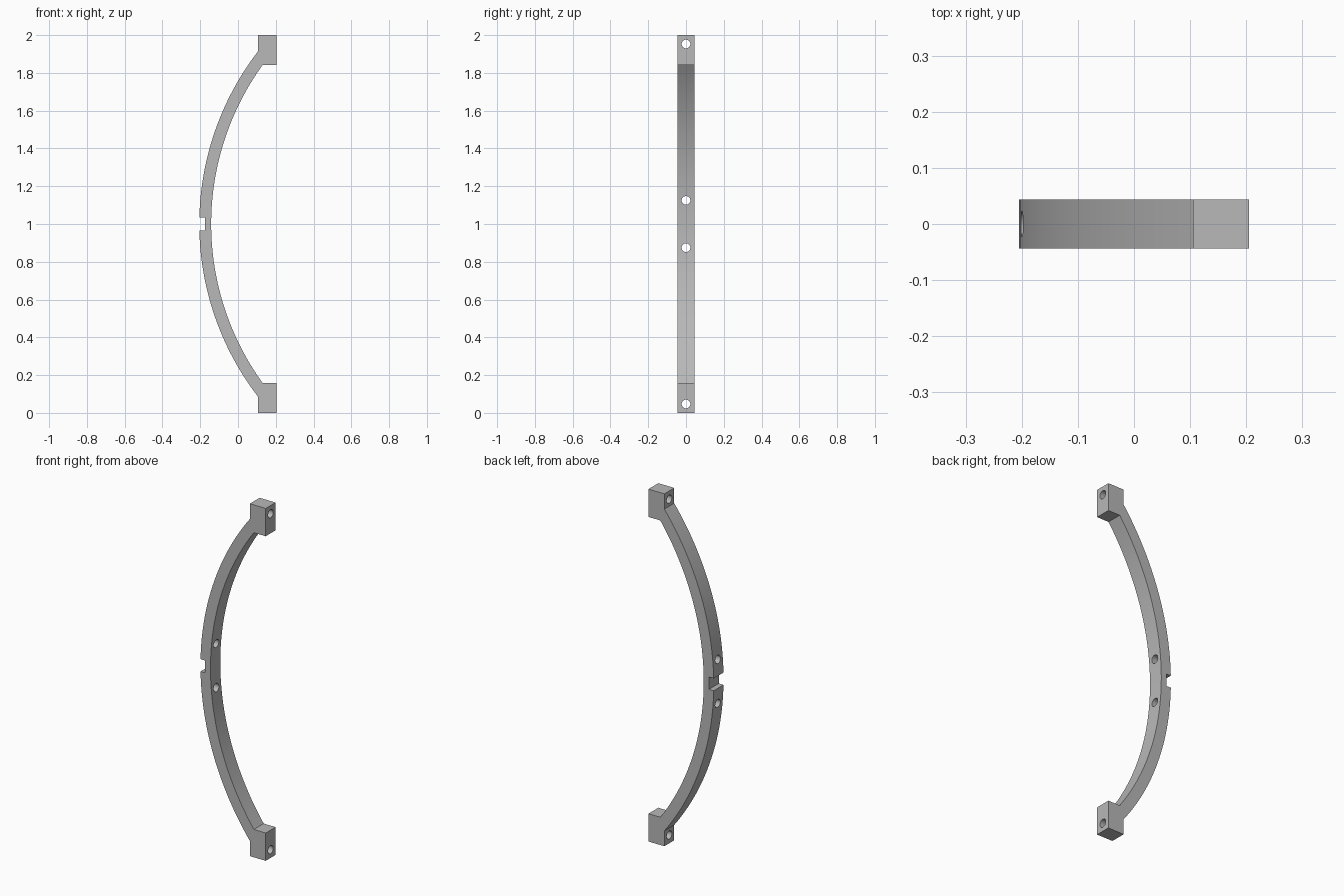
import bpy, bmesh, math
from mathutils import Matrix

cube = bpy.data.objects.get("Cube")
if cube:
    bpy.data.objects.remove(cube, do_unlink=True)

HALF_Y = 0.044          # half width of the strip
CX, CZ = 1.295, 1.0     # centre of both arcs
R_OUT, R_IN = 1.5, 1.437
BLOCK_X0, BLOCK_X1, BLOCK_H = 0.105, 0.205, 0.158
NOTCH_X, NOTCH_H = -0.175, 0.035
HOLE_R = 0.023

grey = bpy.data.materials.new("satin grey")
grey.use_nodes = True
grey.diffuse_color = (0.48, 0.48, 0.48, 1)
grey.node_tree.nodes["Principled BSDF"].inputs["Base Color"].default_value = grey.diffuse_color


def arc(radius, a0, a1, n):
    """Points in x, height above the middle, from angle a0 to a1."""
    angles = [a0 + (a1 - a0) * i / n for i in range(n + 1)]
    return [(CX - radius * math.cos(a), radius * math.sin(a)) for a in angles]


def make_object(name, bm):
    bmesh.ops.recalc_face_normals(bm, faces=bm.faces)
    mesh = bpy.data.meshes.new(name)
    bm.to_mesh(mesh)
    bm.free()
    mesh.materials.append(grey)
    obj = bpy.data.objects.new(name, mesh)
    bpy.context.collection.objects.link(obj)
    return obj


# Upper half of the profile: notch, outer arc, end block, inner arc
outer = arc(R_OUT, math.asin(NOTCH_H / R_OUT), math.acos((CX - BLOCK_X0) / R_OUT), 32)
inner = arc(R_IN, math.asin((1 - BLOCK_H) / R_IN), 0, 32)
block = [(BLOCK_X0, 1), (BLOCK_X1, 1), (BLOCK_X1, 1 - BLOCK_H)]
upper = [(NOTCH_X, NOTCH_H)] + outer + block + inner

# Mirror to the lower half and extrude across the width
profile = upper + [(x, -h) for x, h in reversed(upper[:-1])]
bm = bmesh.new()
face = bm.faces.new([bm.verts.new((x, -HALF_Y, CZ + h)) for x, h in profile])
side = bmesh.ops.extrude_face_region(bm, geom=[face])
bmesh.ops.translate(bm, vec=(0, 2 * HALF_Y, 0),
                    verts=[g for g in side["geom"] if isinstance(g, bmesh.types.BMVert)])
handle = make_object("bow_handle", bm)

# Screw holes through the end blocks and beside the notch
bm = bmesh.new()
for h in (0.953, 0.125, -0.125, -0.953):
    place = Matrix.Translation((0, 0, CZ + h)) @ Matrix.Rotation(math.pi / 2, 4, 'Y')
    bmesh.ops.create_cone(bm, cap_ends=True, segments=32, radius1=HOLE_R,
                          radius2=HOLE_R, depth=1, matrix=place)
cutter = make_object("hole_cutter", bm)
cutter.hide_render = True

cut = handle.modifiers.new("holes", 'BOOLEAN')
cut.operation = 'DIFFERENCE'
cut.solver = 'EXACT'
cut.object = cutter

bpy.ops.object.select_all(action='DESELECT')
handle.select_set(True)
bpy.context.view_layer.objects.active = handle
bpy.ops.object.modifier_apply(modifier=cut.name)
bpy.data.objects.remove(cutter, do_unlink=True)
bpy.ops.object.shade_smooth_by_angle(angle=math.radians(30))
